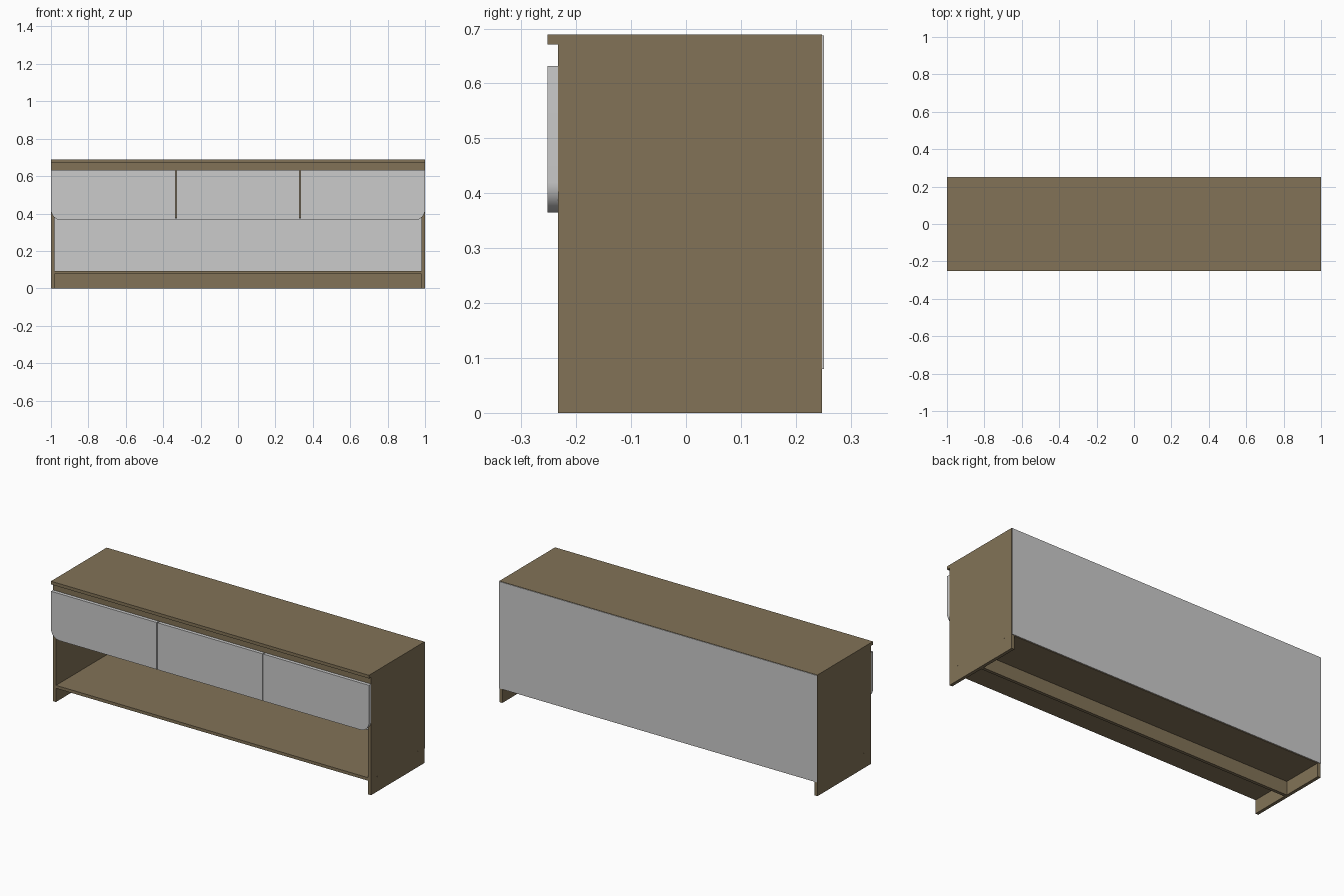
import bpy, bmesh, math

if "Cube" in bpy.data.objects:
    bpy.data.objects.remove(bpy.data.objects["Cube"])


def material(name, rgb):
    m = bpy.data.materials.new(name)
    m.diffuse_color = (*rgb, 1)
    m.use_nodes = True
    m.node_tree.nodes["Principled BSDF"].inputs["Base Color"].default_value = m.diffuse_color
    return m


wood = material("brown wood", (0.223, 0.171, 0.095))
grey = material("light grey", (0.60, 0.60, 0.60))


def finish(bm, name, mat):
    bmesh.ops.recalc_face_normals(bm, faces=bm.faces)
    me = bpy.data.meshes.new(name)
    bm.to_mesh(me)
    bm.free()
    ob = bpy.data.objects.new(name, me)
    bpy.context.collection.objects.link(ob)
    me.materials.append(mat)
    return ob


def box(name, x0, x1, y0, y1, z0, z1, mat):
    bm = bmesh.new()
    bmesh.ops.create_cube(bm, size=1)
    for v in bm.verts:
        v.co = (x1 if v.co.x > 0 else x0, y1 if v.co.y > 0 else y0, z1 if v.co.z > 0 else z0)
    return finish(bm, name, mat)


def drawer_front(name, x0, x1, round_side):
    """Slab with one rounded lower corner: -1 left, 1 right, 0 none."""
    z0, z1, y0, y1, r, n = 0.365, 0.632, -0.252, -0.233, 0.055, 12
    pts = [(x1, z1), (x0, z1)]
    arc = [math.pi + math.pi / 2 * i / n for i in range(n + 1)]
    if round_side == -1:
        pts += [(x0 + r + r * math.cos(a), z0 + r + r * math.sin(a)) for a in arc]
    else:
        pts.append((x0, z0))
    if round_side == 1:
        pts += [(x1 - r - r * math.cos(a), z0 + r + r * math.sin(a)) for a in reversed(arc)]
    else:
        pts.append((x1, z0))
    bm = bmesh.new()
    face = bm.faces.new([bm.verts.new((x, y0, z)) for x, z in pts])
    ext = bmesh.ops.extrude_face_region(bm, geom=[face], use_keep_orig=True)
    for g in ext["geom"]:
        if isinstance(g, bmesh.types.BMVert):
            g.co.y = y1
    ob = finish(bm, name, grey)
    bpy.ops.object.select_all(action='DESELECT')
    ob.select_set(True)
    bpy.context.view_layer.objects.active = ob
    bpy.ops.object.shade_smooth_by_angle(angle=math.radians(30))


# Carcass
T = 0.018
IN = 1 - T
box("top_panel", -1, 1, -0.252, 0.248, 0.671, 0.689, wood)
box("back_panel", -0.999, 0.999, 0.248, 0.251, 0.08, 0.687, grey)
box("bottom_shelf", -IN, IN, -0.232, 0.247, 0.077, 0.094, wood)
box("plinth_beam", -IN, IN, -0.009, 0.009, 0, 0.077, wood)
box("front_rail", -IN, IN, -0.231, -0.213, 0.60, 0.671, wood)
box("drawer_floor", -IN, IN, -0.231, 0.247, 0.375, 0.393, wood)

for side, s in (("left", -1), ("right", 1)):
    xa, xb = sorted((s * IN, s))
    box(side + "_side_panel", xa, xb, -0.233, 0.248, 0, 0.671, wood)
    # Divider behind the gap between drawer fronts
    box(side + "_divider", s * 0.332 - T / 2, s * 0.332 + T / 2, -0.231, 0.247, 0.393, 0.671, wood)
    # Shelf screw heads
    for i, y in enumerate((-0.173, 0.187)):
        bm = bmesh.new()
        bmesh.ops.create_cone(bm, cap_ends=True, segments=20, radius1=0.005, radius2=0.005, depth=0.002)
        for v in bm.verts:
            v.co = (s + v.co.z * 0.5, y + v.co.y, 0.085 + v.co.x)
        finish(bm, f"{side}_screw_cap_{i + 1}", wood)

# Three drawer fronts
drawer_front("left_drawer_front", -1, -0.335, -1)
drawer_front("middle_drawer_front", -0.3295, 0.3295, 0)
drawer_front("right_drawer_front", 0.335, 1, 1)
